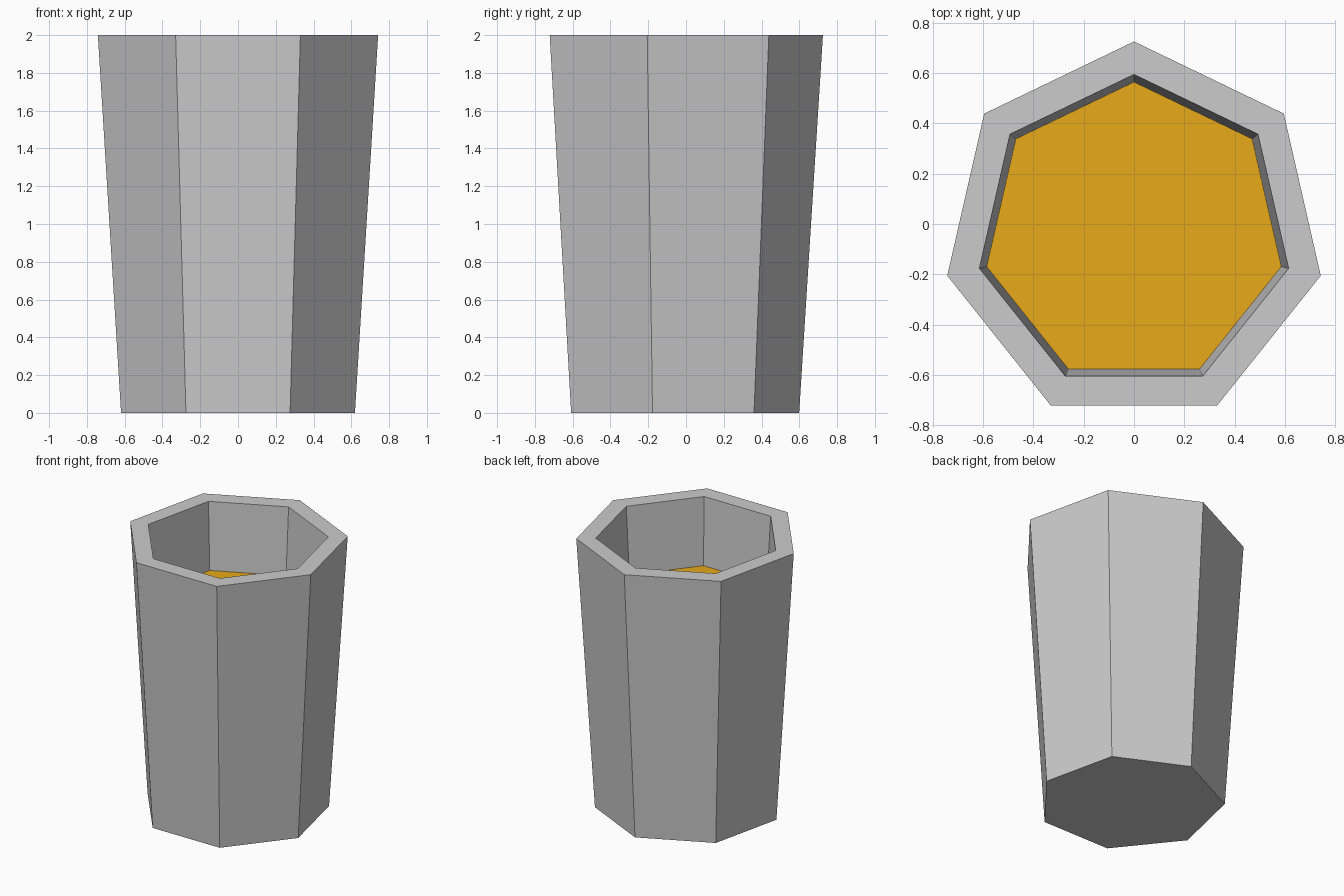
import bpy, bmesh, math

if "Cube" in bpy.data.objects:
    bpy.data.objects.remove(bpy.data.objects["Cube"])

SIDES = 7
CENTRE_Y = -0.036  # centres the seven-sided outline's bounds on y = 0


def ring(bm, radius, z):
    verts = []
    for i in range(SIDES):
        a = math.pi / 2 + i * 2 * math.pi / SIDES
        verts.append(bm.verts.new((radius * math.cos(a), CENTRE_Y + radius * math.sin(a), z)))
    return verts


def finish(bm, name):
    mesh = bpy.data.meshes.new(name)
    bm.to_mesh(mesh)
    bm.free()
    obj = bpy.data.objects.new(name, mesh)
    bpy.context.collection.objects.link(obj)
    return obj


# Cup: base, tapered outer wall, flat rim, inner wall down to the drink
bm = bmesh.new()
profile = [(0.635, 0), (0.761, 2), (0.63, 2), (0.6, 1.5)]
rings = [ring(bm, r, z) for r, z in profile]
bm.faces.new(rings[0][::-1])
for low, high in zip(rings, rings[1:]):
    for i in range(SIDES):
        j = (i + 1) % SIDES
        bm.faces.new((low[i], low[j], high[j], high[i]))
finish(bm, "cup")

# Drink surface
bm = bmesh.new()
bm.faces.new(ring(bm, 0.6, 1.5))
drink = finish(bm, "drink")
mat = bpy.data.materials.new("amber")
mat.diffuse_color = (0.8, 0.4, 0.01, 1)
mat.use_nodes = True
mat.node_tree.nodes["Principled BSDF"].inputs["Base Color"].default_value = mat.diffuse_color
drink.data.materials.append(mat)
